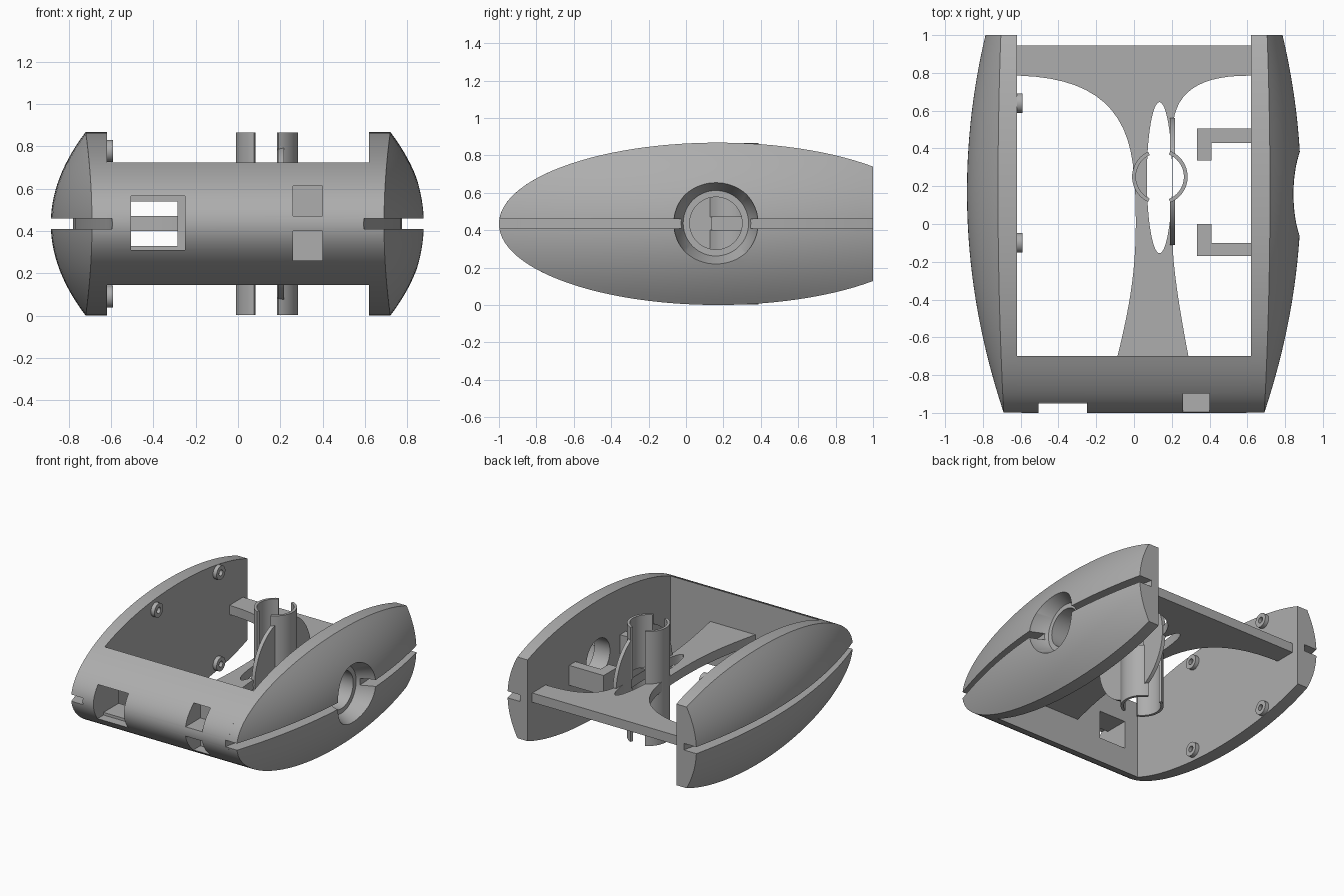
import bpy, bmesh, math
from mathutils import Vector

cube = bpy.data.objects.get("Cube")
if cube:
    bpy.data.objects.remove(cube, do_unlink=True)

grey = bpy.data.materials.new("plain grey")
grey.use_nodes = True
grey.diffuse_color = (0.42, 0.42, 0.42, 1)
grey.node_tree.nodes["Principled BSDF"].inputs["Base Color"].default_value = (0.42, 0.42, 0.42, 1)

MID, HALF, YC, LEN = 0.434, 0.434, 0.17, 1.17   # shared side ellipse
INNER = 0.62                                    # inner wall of the pods


def spread(y):
    return ((y - YC) / LEN) ** 2


def half_height(y):
    return max(HALF * math.sqrt(max(0, 1 - spread(y))), 0.008)


def crest(y):
    return 0.885 - 0.195 * spread(y)


def rim(y):
    return 0.72 - 0.03 * spread(y)


def finish(name, bm):
    bmesh.ops.recalc_face_normals(bm, faces=bm.faces)
    me = bpy.data.meshes.new(name)
    bm.to_mesh(me)
    bm.free()
    ob = bpy.data.objects.new(name, me)
    bpy.context.collection.objects.link(ob)
    me.materials.append(grey)
    return ob


def loft(name, loops):
    """Skin a row of matching loops and cap both ends."""
    bm = bmesh.new()
    rows = [[bm.verts.new(p) for p in loop] for loop in loops]
    n = len(rows[0])
    for a, b in zip(rows, rows[1:]):
        for i in range(n):
            j = (i + 1) % n
            bm.faces.new((a[i], a[j], b[j], b[i]))
    bm.faces.new(rows[0])
    bm.faces.new(rows[-1])
    return finish(name, bm)


def prism(name, pts, lo, hi, axis="z"):
    """Extrude a flat outline along z (points x, y) or x (points y, z)."""
    if axis == "z":
        return loft(name, [[(a, b, t) for a, b in pts] for t in (lo, hi)])
    return loft(name, [[(t, a, b) for a, b in pts] for t in (lo, hi)])


def oval(cx, cy, rx, ry, n=64):
    return [(cx + rx * math.cos(math.tau * i / n), cy + ry * math.sin(math.tau * i / n))
            for i in range(n)]


def box(name, x, y, z):
    return prism(name, [(x[0], y[0]), (x[1], y[0]), (x[1], y[1]), (x[0], y[1])], *z)


def cut(ob, *cutters):
    for c in cutters:
        c.hide_render = True
        m = ob.modifiers.new("cut", "BOOLEAN")
        m.operation, m.solver, m.object = "DIFFERENCE", "EXACT", c
    bpy.context.view_layer.update()
    me = bpy.data.meshes.new_from_object(ob.evaluated_get(bpy.context.evaluated_depsgraph_get()))
    ob.modifiers.clear()
    ob.data = me
    for c in cutters:
        bpy.data.objects.remove(c, do_unlink=True)


def bezier(p0, p1, p2, p3, n=14):
    pts = [Vector(p) for p in (p0, p1, p2, p3)]
    out = []
    for i in range(n + 1):
        t = i / n
        s = 1 - t
        out.append(tuple(pts[0] * s**3 + pts[1] * 3 * s * s * t + pts[2] * 3 * s * t * t + pts[3] * t**3))
    return out


def groove(side):
    ys = [-1.1, -0.93] + [-0.9 + 0.1 * i for i in range(20)] + [1.05]
    pts = [(side * max(crest(y) - 0.105, 0.575), y) for y in ys]
    return prism("groove_cutter", pts + [(side * 1.2, 1.05), (side * 1.2, -1.1)], 0.41, 0.46)


# Domed side pods
def pod(name, side):
    end = math.acos((YC - 1) / LEN)
    loops = []
    for i in range(41):
        y = YC - LEN * math.cos(end * i / 40)
        h = half_height(y)
        loop = [(side * INNER, y, MID - h)]
        for k in range(29):
            t = -1 + k / 14
            loop.append((side * (rim(y) + (crest(y) - rim(y)) * (1 - t * t)), y, MID + t * h))
        loop.append((side * INNER, y, MID + h))
        loops.append(loop)
    return loft(name, loops)


right_pod = pod("right_pod", -1)
cut(right_pod, groove(-1))
left_pod = pod("left_pod", 1)
port = (0.16, 0.437)
recess = loft("recess_cutter", [[(x, a, b) for a, b in oval(*port, r, r)]
                                for x, r in ((0.75, 0.175), (0.86, 0.225), (0.95, 0.225))])
cut(left_pod, groove(1), recess,
    prism("port_cutter", oval(*port, 0.14, 0.14), 0.5, 0.9, "x"))

# Rounded front bar with its windows
nose = math.acos((YC + 0.70) / LEN)
profile = []
for i in range(33):
    a = nose - 2 * nose * i / 32
    profile.append((YC - LEN * math.cos(a), MID + HALF * math.sin(a)))
front_bar = prism("front_bar", profile, -INNER, INNER, "x")
cut(front_bar, groove(1), groove(-1),
    box("window_cutter", (-0.505, -0.25), (-1.1, -0.88), (0.31, 0.565)),
    box("opening_cutter", (-0.505, -0.285), (-0.95, -0.6), (0.33, 0.54)),
    box("upper_pocket_cutter", (0.26, 0.4), (-1.1, -0.82), (0.47, 0.612)),
    box("lower_pocket_cutter", (0.26, 0.4), (-1.1, -0.82), (0.26, 0.4)))

# Flat centre plate: rear beam tapering into a slotted stem
LOW, HIGH = 0.4, 0.47
outline = [(-INNER, 0.945), (-INNER, 0.785)]
outline += bezier((-0.6, 0.785), (-0.2, 0.77), (-0.02, 0.6), (0.0, 0.25))
outline += bezier((0.005, 0.2), (0.02, -0.15), (0.0, -0.35), (-0.09, -0.71))
outline += bezier((0.29, -0.71), (0.23, -0.4), (0.205, -0.2), (0.205, -0.1))
outline += bezier((0.205, 0.5), (0.21, 0.7), (0.35, 0.785), (0.6, 0.785))
outline += [(INNER, 0.785), (INNER, 0.945)]
plate = prism("centre_plate", outline, LOW, HIGH)
cut(plate, prism("slot_cutter", oval(0.135, 0.245, 0.067, 0.4), 0.3, 0.6))


# Split upright tube
def shell(name, start, stop, lo, hi):
    ang = [math.radians(start + (stop - start) * i / 24) for i in range(25)]
    pts = [(0.137 + r * math.cos(a), 0.25 + r * math.sin(a))
           for r, seq in ((0.147, ang), (0.127, ang[::-1])) for a in seq]
    return prism(name, pts, lo, hi)


shell("tube_right_half", 115, 245, 0.003, 0.865)
shell("tube_left_upper", -68, 68, HIGH, 0.865)
shell("tube_left_lower", -68, 68, 0.003, LOW)

# Leaf-shaped fin bracing the tube
fin = prism("tube_fin", oval(0.225, MID, 0.337, 0.375), 0.19, 0.218, "x")
cut(fin, prism("bore_cutter", oval(0.137, 0.25, 0.137, 0.137), -0.2, 1.1))

# L-shaped brackets on the left inner wall
for name, arm, hook in (("rear_bracket", (0.43, 0.505), (0.335, 0.505)),
                        ("front_bracket", (-0.17, -0.1), (-0.17, 0.0))):
    ell = [(INNER, arm[0]), (INNER, arm[1]), (0.41, arm[1]), (0.41, hook[1]),
           (0.333, hook[1]), (0.333, hook[0]), (0.41, hook[0]), (0.41, arm[0])]
    clean = [p for i, p in enumerate(ell) if p != ell[i - 1]]
    prism(name, clean, 0.36, 0.51)

# Screw bosses on the right inner wall
for y in (-0.1, 0.64):
    for z in (0.09, 0.778):
        boss = prism("screw_boss", oval(y, z, 0.052, 0.052, 32), -0.63, -0.59, "x")
        cut(boss, prism("screw_cutter", oval(y, z, 0.022, 0.022, 24), -0.615, -0.5, "x"))

# Smooth curved faces, keep edges crisp
bpy.ops.object.select_all(action="DESELECT")
for ob in bpy.context.collection.objects:
    if ob.type == "MESH":
        ob.select_set(True)
        bpy.context.view_layer.objects.active = ob
bpy.ops.object.shade_smooth_by_angle(angle=math.radians(30))
